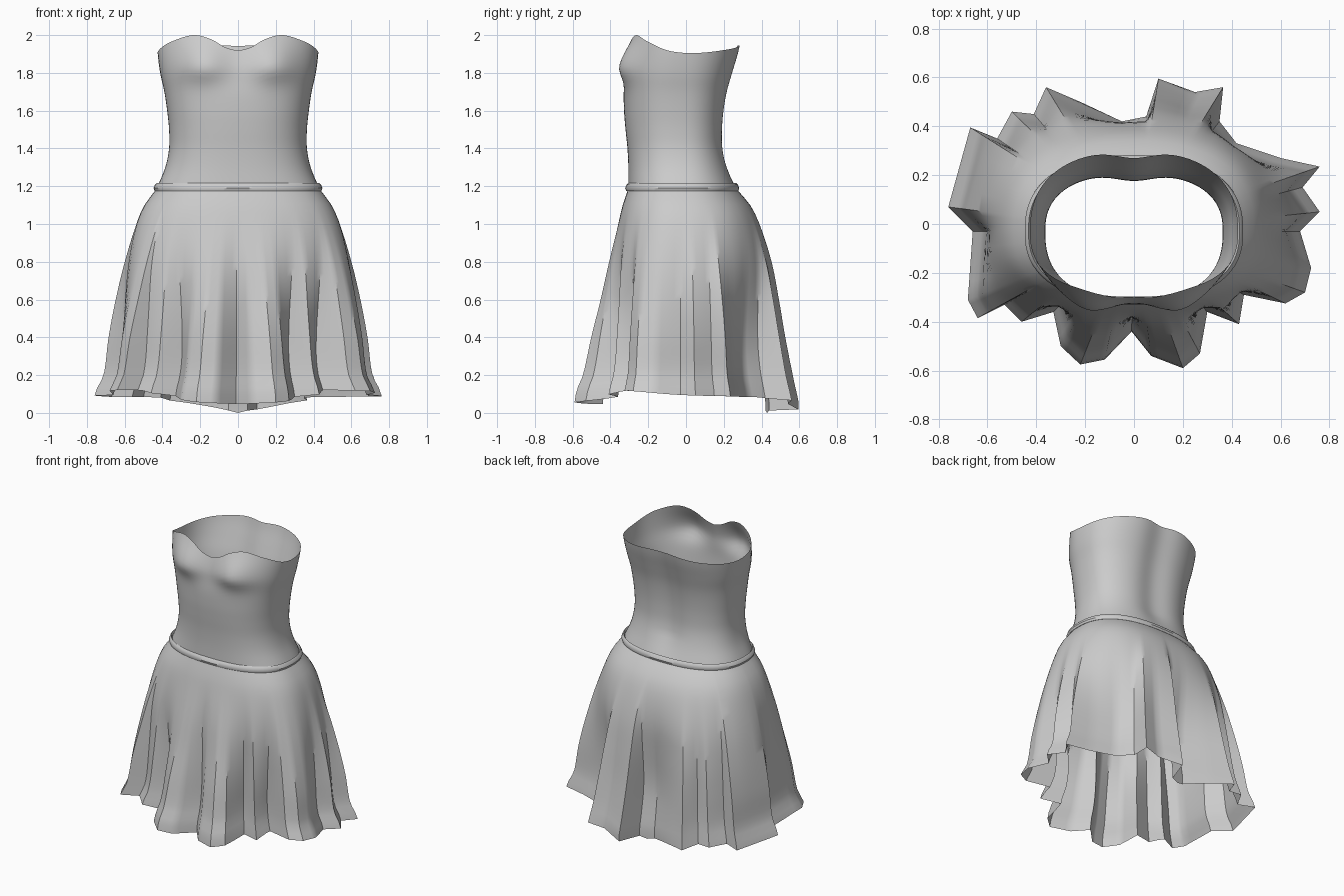
import bpy, bmesh, math

if "Cube" in bpy.data.objects:
    bpy.data.objects.remove(bpy.data.objects["Cube"])

YC = -0.03      # shared centre line of every cross-section
WAIST = 1.19

fabric = bpy.data.materials.new("grey_fabric")
fabric.diffuse_color = (0.6, 0.6, 0.6, 1)
fabric.use_nodes = True
fabric.node_tree.nodes["Principled BSDF"].inputs["Base Color"].default_value = fabric.diffuse_color


def curve(keys, x):
    """Smooth interpolation through (x, value...) keys, clamped at the ends."""
    x = min(max(x, keys[0][0]), keys[-1][0])
    i = 0
    while i < len(keys) - 2 and x > keys[i + 1][0]:
        i += 1
    k0, k1 = keys[i], keys[i + 1]
    p, q = keys[max(i - 1, 0)], keys[min(i + 2, len(keys) - 1)]
    h = k1[0] - k0[0]
    t = (x - k0[0]) / h
    out = []
    for c in range(1, len(k0)):
        m0 = (k1[c] - p[c]) / (k1[0] - p[0]) * h
        m1 = (q[c] - k0[c]) / (q[0] - k0[0]) * h
        out.append((2*t**3 - 3*t**2 + 1) * k0[c] + (t**3 - 2*t**2 + t) * m0
                   + (3*t**2 - 2*t**3) * k1[c] + (t**3 - t**2) * m1)
    return out


def radius(phi, half, front, back, n=2.45):
    """Rounded-box radius; phi = 0 at the front, 90 degrees at +x."""
    s, c = abs(math.sin(phi)), math.cos(phi)
    depth = (front if c > 0 else back)
    return ((s / half) ** n + (abs(c) / depth) ** n) ** (-1 / n)


def point(phi, r, z):
    return [r * math.sin(phi), YC - r * math.cos(phi), z]


def loft(name, rings, close=False, angle=40):
    bm = bmesh.new()
    vs = [[bm.verts.new(p) for p in ring] for ring in rings]
    n = len(rings[0])
    for j in range(len(vs) if close else len(vs) - 1):
        a, b = vs[j], vs[(j + 1) % len(vs)]
        for i in range(n):
            k = (i + 1) % n
            bm.faces.new((a[i], a[k], b[k], b[i])).smooth = True
    me = bpy.data.meshes.new(name)
    bm.to_mesh(me)
    bm.free()
    me.materials.append(fabric)
    me.set_sharp_from_angle(angle=math.radians(angle))
    ob = bpy.data.objects.new(name, me)
    bpy.context.collection.objects.link(ob)
    return ob


# ---- Bodice: z, half width, front y, back y
BODICE = [(1.19, .43, -.305, .265), (1.3, .385, -.305, .228), (1.4, .365, -.31, .207),
          (1.5, .365, -.32, .205), (1.6, .375, -.328, .213), (1.7, .39, -.328, .23),
          (1.8, .412, -.31, .258), (1.9, .425, -.29, .288), (2.0, .43, -.27, .31)]
# neckline height by angle from the front
NECK = [(0, 1.917), (15, 1.935), (31, 1.978), (48, 2.0), (65, 1.965), (82, 1.917),
        (100, 1.905), (130, 1.925), (160, 1.945), (180, 1.942)]


def bodice_point(phi, t):
    deg = abs(math.degrees(math.atan2(math.sin(phi), math.cos(phi))))
    z = WAIST + (curve(NECK, deg)[0] - WAIST) * t
    half, f, b = curve(BODICE, z)
    p = point(phi, radius(phi, half, YC - f, b - YC), z)
    if math.cos(phi) > 0:      # two bust swells
        drop = .085 if z < 1.835 else .14
        for side in (-1, 1):
            p[1] -= .072 * math.cos(phi) ** .5 * math.exp(
                -((p[0] - .2 * side) / .14) ** 2 - ((z - 1.835) / drop) ** 2)
    else:                      # hollow along the spine
        p[1] -= .028 * math.exp(-(p[0] / .11) ** 2) * min(1, (z - WAIST) / .15)
    return p


COLS, ROWS = 96, 30
loft("bodice", [[bodice_point(2 * math.pi * i / COLS, j / ROWS) for i in range(COLS)]
                for j in range(ROWS + 1)], angle=60)

# ---- Belt: thin closed band around the waist (outset, z)
BAND = [(-.004, 1.172), (.012, 1.176), (.017, 1.19), (.010, 1.208), (.002, 1.216), (-.008, 1.2)]
loft("belt", [[point(a, radius(a, .43, .275, .295) + o, z)
               for a in (2 * math.pi * i / COLS for i in range(COLS))] for o, z in BAND],
     close=True)

# ---- Skirt: smooth envelope (z, half width, front y, back y)
SKIRT = [(.07, .76, -.595, .6), (.13, .74, -.58, .585), (.2, .705, -.55, .57), (.4, .68, -.505, .53),
         (.6, .645, -.455, .495), (.8, .6, -.41, .455), (1.0, .54, -.36, .39),
         (1.1, .495, -.335, .34), (1.19, .428, -.305, .263)]
HEM_Z = [(0, .045), (25, .06), (45, .09), (60, .12), (90, .095), (120, .085),
         (140, .08), (160, .04), (180, 0)]
# pleated hem outline seen from above, counter-clockwise
HEM = [(.76, .235), (.60, .27), (.42, .33), (.35, .42), (.365, .56), (.25, .54), (.10, .595),
       (.05, .44), (-.05, .42), (-.22, .50), (-.36, .56), (-.41, .45), (-.50, .46), (-.56, .35),
       (-.67, .395), (-.76, .07), (-.66, -.03), (-.68, -.31), (-.64, -.385), (-.53, -.33),
       (-.46, -.40), (-.33, -.36), (-.30, -.50), (-.22, -.575), (-.12, -.555), (-.01, -.44),
       (.07, -.54), (.20, -.59), (.27, -.53), (.30, -.36), (.43, -.41), (.45, -.29),
       (.62, -.325), (.70, -.28), (.725, -.18), (.68, -.03), (.76, .05), (.69, .15)]

columns = []
SUB = 4
for i, (x0, y0) in enumerate(HEM):
    x1, y1 = HEM[(i + 1) % len(HEM)]
    for s in range(SUB):
        x, y = x0 + (x1 - x0) * s / SUB, y0 + (y1 - y0) * s / SUB - YC
        phi = math.atan2(x, -y)
        hz = max(0, curve(HEM_Z, abs(math.degrees(phi)))[0])
        half, f, b = curve(SKIRT, hz)
        columns.append((phi, hz, math.hypot(x, y) / radius(phi, half, YC - f, b - YC)))


def skirt_point(phi, hz, pleat, t):
    z = hz + (WAIST - hz) * t
    half, f, b = curve(SKIRT, z)
    w = min(1, max(0, (1.1 - z) / .85))          # pleats fade out towards the waist
    w = w * w * (3 - 2 * w)
    return point(phi, radius(phi, half, YC - f, b - YC) * (1 + (pleat - 1) * w), z)


ROWS = 26
loft("skirt", [[skirt_point(*c, j / ROWS) for c in columns] for j in range(ROWS + 1)], angle=35)
